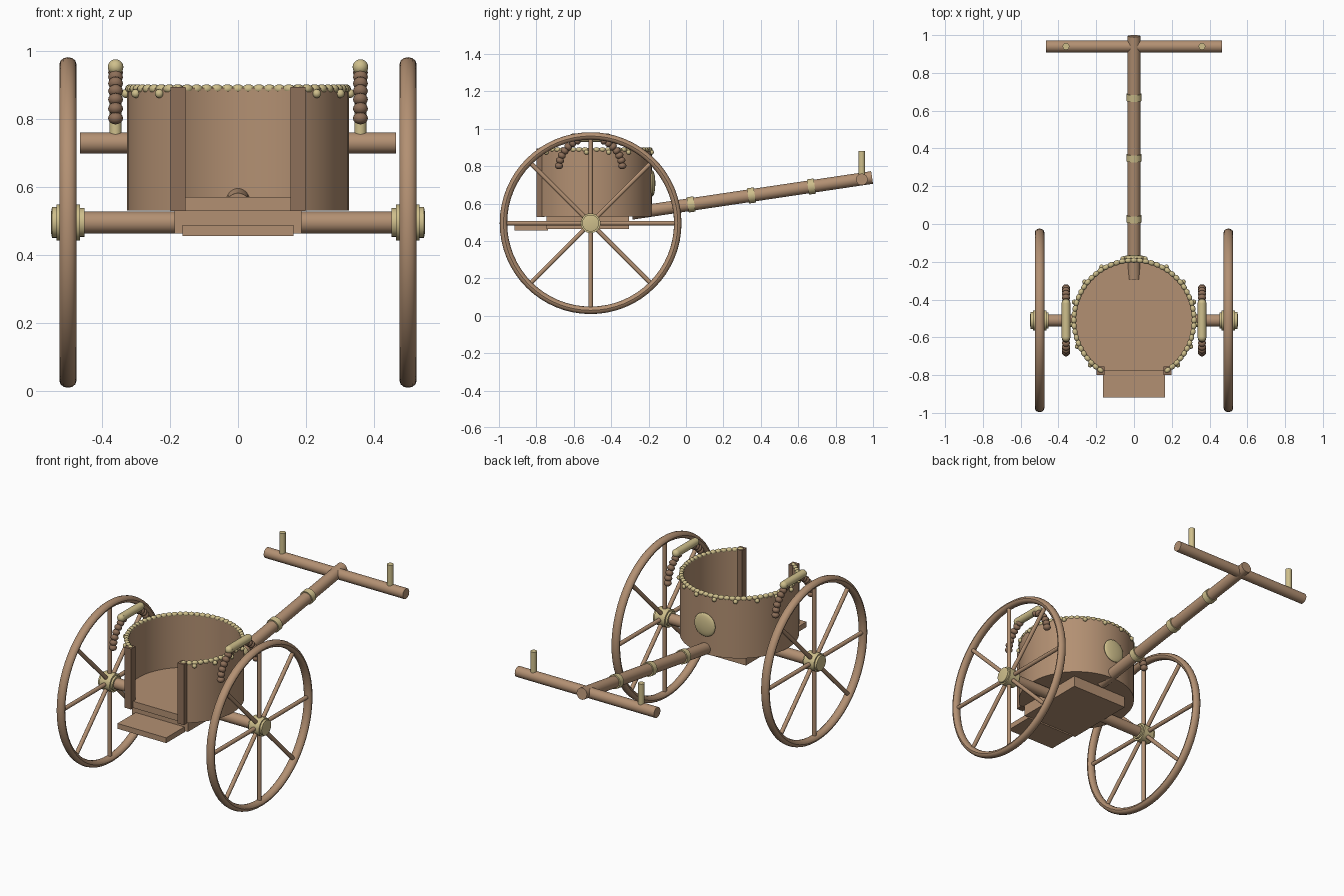
import bpy, bmesh, math
from math import sin, cos, pi, radians
from mathutils import Vector, Matrix

if "Cube" in bpy.data.objects:
    bpy.data.objects.remove(bpy.data.objects["Cube"])


def material(name, rgb):
    m = bpy.data.materials.new(name)
    m.diffuse_color = (*rgb, 1)
    m.use_nodes = True
    m.node_tree.nodes["Principled BSDF"].inputs["Base Color"].default_value = m.diffuse_color
    return m


WOOD = material("wood", (0.45, 0.28, 0.17))
DARK = material("dark_wood", (0.27, 0.16, 0.10))
IVORY = material("ivory", (0.62, 0.52, 0.26))
C = Vector((0, -0.51, 0.495))      # middle of the axle
R = 0.327                          # tub radius
GAP = radians(34)                  # half angle of the rear opening


def finish(bm, name, mat):
    bmesh.ops.recalc_face_normals(bm, faces=bm.faces)
    me = bpy.data.meshes.new(name)
    bm.to_mesh(me)
    bm.free()
    me.materials.append(mat)
    ob = bpy.data.objects.new(name, me)
    bpy.context.collection.objects.link(ob)
    bpy.ops.object.select_all(action='DESELECT')
    ob.select_set(True)
    bpy.context.view_layer.objects.active = ob
    bpy.ops.object.shade_smooth_by_angle(angle=radians(35))
    return ob


def rod(bm, a, b, r, n=20):
    a, b = Vector(a), Vector(b)
    rot = (b - a).to_track_quat('Z', 'Y').to_matrix().to_4x4()
    bmesh.ops.create_cone(bm, cap_ends=True, segments=n, radius1=r, radius2=r,
                          depth=(b - a).length,
                          matrix=Matrix.Translation((a + b) / 2) @ rot)


def ball(bm, p, scale, turn=0, axis='Z', n=12):
    bmesh.ops.create_uvsphere(bm, u_segments=n, v_segments=n * 2 // 3, radius=1,
                              matrix=Matrix.Translation(p) @ Matrix.Rotation(turn, 4, axis)
                              @ Matrix.Diagonal((*scale, 1)))


def box(bm, p, size, turn=0):
    bmesh.ops.create_cube(bm, size=1, matrix=Matrix.Translation(p)
                          @ Matrix.Rotation(turn, 4, 'Z') @ Matrix.Diagonal((*size, 1)))


def lathe_x(bm, profile, x0, side, n=32, closed=False):
    # profile of (x, radius) spun around the axle
    rings = [[bm.verts.new((x0 + side * x, C.y + r * cos(2 * pi * i / n), C.z + r * sin(2 * pi * i / n)))
              for i in range(n)] for x, r in profile]
    pairs = list(zip(rings, rings[1:])) + ([(rings[-1], rings[0])] if closed else [])
    for p, q in pairs:
        for i in range(n):
            j = (i + 1) % n
            bm.faces.new((p[i], p[j], q[j], q[i]))
    if not closed:
        bm.faces.new(rings[0])
        bm.faces.new(rings[-1])


def around(a, r, z):
    # point on the tub, angle measured from the rear
    return Vector((r * sin(a), C.y - r * cos(a), z))


# Wheels: rim, spokes and hub on each side
for side, tag in ((-1, "left"), (1, "right")):
    bm = bmesh.new()
    tube = [(0.025 * cos(t * pi / 6), 0.466 + 0.02 * sin(t * pi / 6)) for t in range(12)]
    lathe_x(bm, tube, side * 0.5, side, 64, True)
    finish(bm, tag + "_wheel_rim", WOOD)
    bm = bmesh.new()
    hub = Vector((side * 0.5, C.y, C.z))
    for i in range(8):
        rod(bm, hub, hub + Vector((0, cos(i * pi / 4), sin(i * pi / 4))) * 0.46, 0.012, 12)
    finish(bm, tag + "_wheel_spokes", WOOD)
    bm = bmesh.new()
    lathe_x(bm, [(-0.048, 0.042), (-0.036, 0.042), (-0.036, 0.053), (0.034, 0.053),
                 (0.034, 0.045), (0.047, 0.045), (0.05, 0.03)], side * 0.5, side)
    finish(bm, tag + "_wheel_hub", IVORY)

    # Curved grip with beads below and a smooth bar on top
    bm = bmesh.new()
    for end in (-1, 1):
        for i in range(7):
            a = radians(5 + i * 10)
            ball(bm, (side * 0.36, C.y + end * 0.17 * cos(a), 0.787 + 0.165 * sin(a)),
                 (0.022, 0.022, 0.018), end * a, 'X')
    finish(bm, tag + "_grip_beads", DARK)
    bm = bmesh.new()
    p, q = Vector((side * 0.36, C.y - 0.09, 0.952)), Vector((side * 0.36, C.y + 0.09, 0.952))
    rod(bm, p, q, 0.023)
    for e in (p, q):
        ball(bm, e, (0.023, 0.023, 0.023), pi / 2, 'X', 20)
    finish(bm, tag + "_grip_bar", IVORY)

# Axle
bm = bmesh.new()
rod(bm, (-0.47, C.y, C.z), (0.47, C.y, C.z), 0.032, 24)
finish(bm, "axle", WOOD)

# Under-floor block and rear step
bm = bmesh.new()
box(bm, (0, -0.525, 0.498), (0.374, 0.44, 0.07))
finish(bm, "floor_block", WOOD)
bm = bmesh.new()
box(bm, (0, -0.828, 0.471), (0.326, 0.18, 0.032))
finish(bm, "rear_step", WOOD)

# Tub wall and floor share the same open arc
N = 56
arc = [GAP + (2 * pi - 2 * GAP) * i / N for i in range(N + 1)]
bm = bmesh.new()
rows = [[bm.verts.new(around(a, r, z)) for r, z in
         ((R, 0.53), (R, 0.89), (R - 0.02, 0.89), (R - 0.02, 0.53))] for a in arc]
for p, q in zip(rows, rows[1:]):
    for k in range(4):
        bm.faces.new((p[k], p[(k + 1) % 4], q[(k + 1) % 4], q[k]))
bm.faces.new(rows[0])
bm.faces.new(rows[-1])
finish(bm, "tub_wall", WOOD)
bm = bmesh.new()
face = bm.faces.new([bm.verts.new(around(a, R - 0.002, 0.53)) for a in arc])
top = bmesh.ops.extrude_face_region(bm, geom=[face])
bmesh.ops.translate(bm, vec=(0, 0, 0.04),
                    verts=[v for v in top["geom"] if isinstance(v, bmesh.types.BMVert)])
finish(bm, "tub_floor", WOOD)

# Posts beside the rear opening
bm = bmesh.new()
for s in (-1, 1):
    box(bm, (s * 0.177, -0.778, 0.711), (0.044, 0.045, 0.365))
finish(bm, "opening_posts", DARK)

# Beaded rim and studs
bm = bmesh.new()
for i in range(53):
    a = GAP + (2 * pi - 2 * GAP) * i / 52
    ball(bm, around(a, R - 0.009, 0.888), (0.019, 0.014, 0.013), a)
finish(bm, "rim_beads", IVORY)
bm = bmesh.new()
for i in range(14):
    a = GAP + (2 * pi - 2 * GAP) * (i + 0.5) / 14 + 0.0
    ball(bm, around(a, R + 0.004, 0.874), (0.013, 0.013, 0.013))
finish(bm, "rim_studs", IVORY)

# Round boss on the leading face of the tub
bm = bmesh.new()
ball(bm, (0, -0.18, 0.708), (0.07, 0.016, 0.07), n=24)
finish(bm, "tub_boss", IVORY)


# Draught pole, its bands, the yoke and the yoke pegs
def pole(y):
    return Vector((0, y, 0.591 + 0.149 * y))


bm = bmesh.new()
rod(bm, pole(-0.29), pole(0.995), 0.034, 24)
finish(bm, "pole", WOOD)
bm = bmesh.new()
for y in (0.027, 0.35, 0.67):
    rod(bm, pole(y - 0.018), pole(y + 0.018), 0.041, 24)
finish(bm, "pole_bands", IVORY)
bm = bmesh.new()
rod(bm, (-0.465, 0.94, 0.729), (0.465, 0.94, 0.729), 0.031, 24)
finish(bm, "yoke", WOOD)
bm = bmesh.new()
for s in (-1, 1):
    rod(bm, (s * 0.36, 0.94, 0.74), (s * 0.36, 0.94, 0.88), 0.018, 16)
finish(bm, "yoke_pegs", IVORY)
